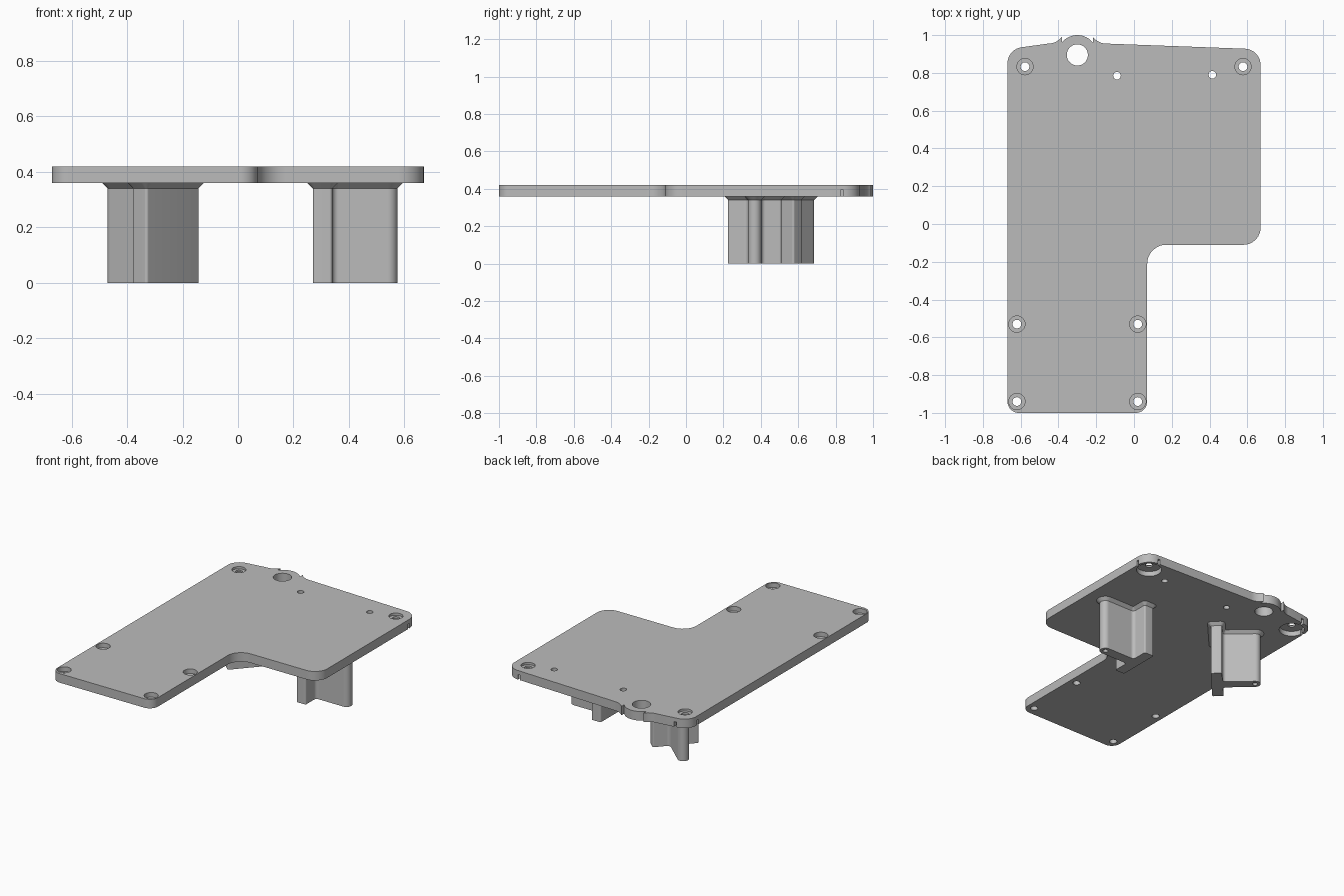
import bpy, bmesh
from math import sin, cos, tan, radians
from mathutils import Vector, Matrix

if "Cube" in bpy.data.objects:
    bpy.data.objects.remove(bpy.data.objects["Cube"], do_unlink=True)

grey = bpy.data.materials.new("mid grey")
grey.use_nodes = True
colour = (0.5, 0.5, 0.5, 1)
grey.diffuse_color = colour
grey.node_tree.nodes["Principled BSDF"].inputs["Base Color"].default_value = colour


def arc(cx, cy, r, start, end, n=10):
    steps = [radians(start + (end - start) * i / n) for i in range(n + 1)]
    return [(cx + r * cos(a), cy + r * sin(a)) for a in steps]


def rounded(corners, n=8):
    """Polygon from (x, y, radius) corners."""
    out = []
    for i, (x, y, r) in enumerate(corners):
        p = Vector((x, y))
        if not r:
            out.append((x, y))
            continue
        a = (Vector(corners[i - 1][:2]) - p).normalized()
        b = (Vector(corners[(i + 1) % len(corners)][:2]) - p).normalized()
        half = a.angle(b) / 2
        centre = p + (a + b).normalized() * r / sin(half)
        s, e = (p + d * r / tan(half) - centre for d in (a, b))
        out += [tuple(centre + s.lerp(e, k / n).normalized() * r) for k in range(n + 1)]
    return out


def loft(name, sections):
    """Closed solid through (outline, z) sections."""
    bm = bmesh.new()
    rings = [[bm.verts.new((x, y, z)) for x, y in pts] for pts, z in sections]
    n = len(rings[0])
    bm.faces.new(rings[0][::-1])
    bm.faces.new(rings[-1])
    for low, high in zip(rings, rings[1:]):
        for i in range(n):
            j = (i + 1) % n
            bm.faces.new((low[i], low[j], high[j], high[i]))
    bmesh.ops.recalc_face_normals(bm, faces=bm.faces)
    mesh = bpy.data.meshes.new(name)
    bm.to_mesh(mesh)
    bm.free()
    mesh.materials.append(grey)
    ob = bpy.data.objects.new(name, mesh)
    bpy.context.collection.objects.link(ob)
    return ob


def activate(ob):
    bpy.ops.object.select_all(action='DESELECT')
    ob.select_set(True)
    bpy.context.view_layer.objects.active = ob


def cut(ob, sections):
    cutter = loft("cutter", sections)
    cutter.hide_render = True
    mod = ob.modifiers.new("cut", 'BOOLEAN')
    mod.operation, mod.solver, mod.object = 'DIFFERENCE', 'EXACT', cutter
    activate(ob)
    bpy.ops.object.modifier_apply(modifier=mod.name)
    bpy.data.objects.remove(cutter, do_unlink=True)


def bore(ob, x, y, profile):
    """Round hole with a stepped (radius, z) profile."""
    cut(ob, [(arc(x, y, r, 0, 348.75, 31), z) for r, z in profile])


def finish(ob):
    activate(ob)
    bpy.ops.object.shade_smooth_by_angle(angle=radians(30))


BOTTOM, TOP = 0.36, 0.42

# Plate with a lug on the back edge
lug_x, lug_y = -0.30, 0.895
lug = (arc(lug_x + 0.155, 1.048, 0.093, 270, 218.4)
       + arc(lug_x, lug_y, 0.105, 38.4, 141.6, 20)
       + arc(lug_x - 0.155, 1.048, 0.093, 321.6, 270))
outline = rounded([(-0.67, -1, 0.06), (0.07, -1, 0.06), (0.07, -0.11, 0.1),
                   (0.67, -0.11, 0.09), (0.67, 0.925, 0.085)]
                  + [(x, y, 0) for x, y in lug] + [(-0.67, 0.925, 0.085)])
plate = loft("plate", [(outline, BOTTOM), (outline, TOP)])

# Lug hole and two small pin holes
for x, y, r in ((lug_x, lug_y, 0.056), (-0.09, 0.785, 0.02), (0.415, 0.79, 0.02)):
    bore(plate, x, y, [(r, 0.3), (r, 0.5)])

# Counterbored screw holes
for x in (-0.62, 0.02):
    for y in (-0.53, -0.94):
        bore(plate, x, y, [(0.023, 0.3), (0.023, 0.39), (0.043, 0.39), (0.043, 0.5)])

# Back corner screw holes with a pocket below and slits to the edges
for side in (-1, 1):
    x, y = side * 0.577, 0.833
    bore(plate, x, y, [(0.078, 0.3), (0.078, 0.393), (0.023, 0.393),
                       (0.023, 0.405), (0.043, 0.405), (0.043, 0.5)])
    for sx, sy, w, d in ((x + side * 0.085, y, 0.03, 0.008), (x, y + 0.085, 0.008, 0.03)):
        box = [(sx - w, sy - d), (sx + w, sy - d), (sx + w, sy + d), (sx - w, sy + d)]
        cut(plate, [(box, 0.3), (box, 0.393)])
finish(plate)


# T-shaped posts: a bar with a round-ended stem, flared under the plate
def tee(grow):
    w, length, stem = 0.035 + grow, 0.1425 + grow, 0.27 + grow
    c, f, e = 0.01 + grow, 0.022 - grow, w - 0.001
    return rounded([(-w, -length, c), (w, -length, c), (w, -w, f), (stem, -w, e),
                    (stem, w, e), (w, w, f), (w, length, c), (-w, length, c)])


for name, x, y, angle in (("left_post", 0.305, 0.3675, 0), ("right_post", -0.26, 0.492, 138)):
    post = loft(name, [(tee(0), 0), (tee(0), 0.34), (tee(0.02), BOTTOM)])
    bore(post, 0.235, 0, [(0.016, -0.1), (0.016, 0.2)])
    post.data.transform(Matrix.Translation((x, y, 0)) @ Matrix.Rotation(radians(angle), 4, 'Z'))
    finish(post)
